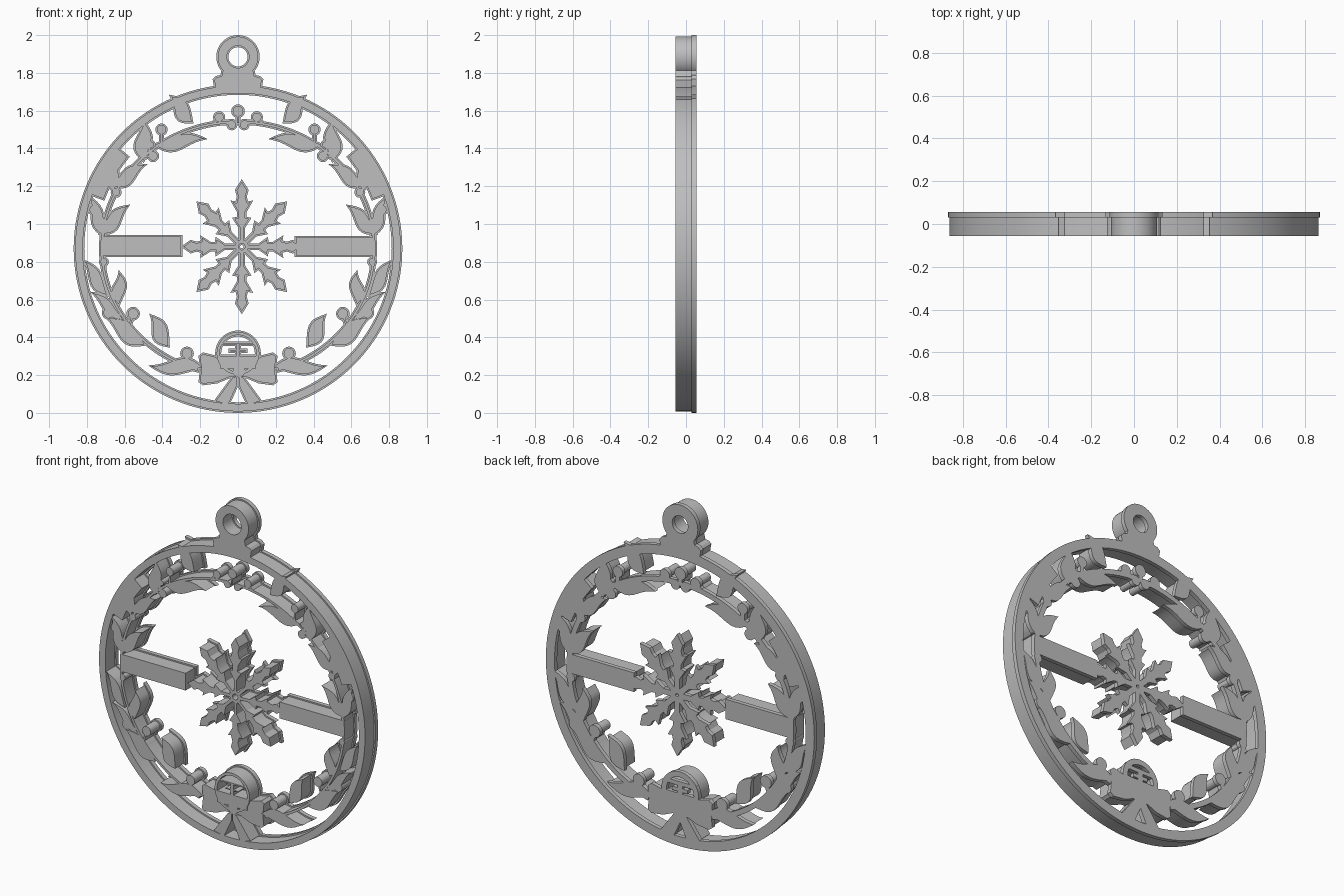
import bpy, bmesh
from math import sin, cos, pi, radians, hypot, atan2
from mathutils import Vector
from mathutils.geometry import delaunay_2d_cdt

cube = bpy.data.objects.get("Cube")
if cube:
    bpy.data.objects.remove(cube, do_unlink=True)

grey = bpy.data.materials.new("plain_grey")
grey.use_nodes = True
colour = (0.52, 0.52, 0.52, 1)
grey.diffuse_color = colour
grey.node_tree.nodes["Principled BSDF"].inputs["Base Color"].default_value = colour

CZ = 0.87           # height of the ring centre
FRONT, STEP, BACK = -0.055, 0.03, 0.055
LIP = 0.004         # how far the back plate stands out past the body


# ---- outline helpers (all in the x, z plane) ----
def circle(x, z, r, n=32):
    return [(x + r * cos(2 * pi * i / n), z + r * sin(2 * pi * i / n)) for i in range(n)]


def box(x0, x1, z0, z1):
    return [(x0, z0), (x1, z0), (x1, z1), (x0, z1)]


def flip(pts):
    return [(-x, z) for x, z in pts]


def arc_band(a0, a1, r0, r1, n=60, swell=0.0):
    angles = [radians(a0 + (a1 - a0) * i / n) for i in range(n + 1)]

    def edge(r, order):
        return [((r + swell * cos(a) ** 2) * cos(a), CZ + (r + swell * cos(a) ** 2) * sin(a))
                for a in order]
    return edge(r1, angles) + edge(r0, angles[::-1])


def leaf(base, tip, width, bend=0.0, n=10):
    (bx, bz), (tx, tz) = base, tip
    length = hypot(tx - bx, tz - bz)
    ux, uz = (tx - bx) / length, (tz - bz) / length
    sides = ([], [])
    for i in range(n + 1):
        t = i / n
        half = width * sin(pi * t ** 0.85) ** 1.2 if 0 < i < n else 0
        mid = bend * sin(2 * pi * t)
        for side, sign in zip(sides, (-1, 1)):
            s = mid + sign * half
            side.append((bx + ux * length * t - uz * s, bz + uz * length * t + ux * s))
    return sides[0] + sides[1][-2:0:-1]


def offset(pts, d):
    """Counter-clockwise copy of an outline, grown by d with mitred corners."""
    n = len(pts)
    area = sum(pts[i - 1][0] * pts[i][1] - pts[i][0] * pts[i - 1][1] for i in range(n))
    pts = [Vector(p) for p in (pts if area > 0 else pts[::-1])]
    out = []
    for i, p in enumerate(pts):
        a, b = (p - pts[i - 1]).normalized(), (pts[(i + 1) % n] - p).normalized()
        na, nb = Vector((a.y, -a.x)), Vector((b.y, -b.x))
        m = na + nb
        out.append(p + m * (d * 2 / max(m.length_squared, 0.8)))
    return out


def add_layer(bm, shapes, grow, y0, y1):
    """Merge the outlines in order (solid adds, cut removes) and extrude them."""
    coords, faces = [], []
    for pts, solid in shapes:
        ring = offset(pts, grow if solid else -grow)
        faces.append(list(range(len(coords), len(coords) + len(ring))))
        coords += ring
    flat, _, tris, _, _, owners = delaunay_2d_cdt(coords, [], faces, 0, 1e-5)
    keep = [t for t, o in zip(tris, owners) if o and shapes[max(o)][1]]
    used = sorted({i for t in keep for i in t})
    f = {i: bm.verts.new((flat[i].x, y0, flat[i].y)) for i in used}
    b = {i: bm.verts.new((flat[i].x, y1, flat[i].y)) for i in used}
    directed = {(t[k - 1], t[k]) for t in keep for k in range(len(t))}
    for t in keep:
        bm.faces.new([f[i] for i in t])
        bm.faces.new([b[i] for i in reversed(t)])
    for i, j in directed:
        if (j, i) not in directed:
            bm.faces.new((f[j], f[i], b[i], b[j]))


def part(name, solids, cuts=(), again=(), front=FRONT):
    shapes = [(s, True) for s in solids] + [(c, False) for c in cuts] + [(s, True) for s in again]
    bm = bmesh.new()
    add_layer(bm, shapes, -LIP, front, STEP)
    add_layer(bm, shapes, LIP, STEP, BACK)
    mesh = bpy.data.meshes.new(name)
    bm.to_mesh(mesh)
    bm.free()
    mesh.materials.append(grey)
    obj = bpy.data.objects.new(name, mesh)
    bpy.context.collection.objects.link(obj)
    bpy.ops.object.select_all(action='DESELECT')
    obj.select_set(True)
    bpy.context.view_layer.objects.active = obj
    bpy.ops.object.shade_smooth_by_angle(angle=radians(30))
    return obj


# ---- outer ring, thickened at the upper sides ----
shoulder = arc_band(20, 40, 0.755, 0.84, 16)
part("outer_ring", [circle(0, CZ, 0.866, 128)], [circle(0, CZ, 0.818, 128)],
     [shoulder, flip(shoulder)])

# ---- hanging loop and stepped foot ----
foot = [(0.12, 1.71), (0.13, 1.765), (0.115, 1.78), (0.09, 1.785), (0.08, 1.83)]
part("hanging_loop", [circle(0, 1.885, 0.111, 48), foot + flip(foot)[::-1]],
     [circle(0, 1.885, 0.055)])

# ---- wreath stem, leaves and berries ----
stem = arc_band(-72, 88, 0.66, 0.682, 70, 0.05)
part("wreath_stem", [stem, flip(stem)])

leaves = [
    leaf((-0.45, 1.42), (-0.165, 1.45), 0.04, -0.012),
    leaf((-0.24, 1.535), (-0.36, 1.68), 0.045, 0.01),
    leaf((-0.50, 1.33), (-0.50, 1.55), 0.045, 0.01),
    leaf((-0.67, 1.20), (-0.485, 1.315), 0.04, -0.01),
    leaf((-0.66, 1.17), (-0.69, 1.37), 0.045),
    leaf((-0.735, 0.945), (-0.575, 1.10), 0.04, -0.01),
    leaf((-0.70, 0.93), (-0.79, 1.15), 0.035, 0.01),
    leaf((-0.63, 0.57), (-0.63, 0.75), 0.038, 0.01),
    leaf((-0.69, 0.62), (-0.82, 0.81), 0.036, 0.01),
    leaf((-0.60, 0.49), (-0.78, 0.64), 0.03, 0.01),
    leaf((-0.365, 0.35), (-0.465, 0.52), 0.045, 0.01),
    leaf((-0.49, 0.36), (-0.70, 0.505), 0.048, 0.01),
    leaf((-0.18, 0.24), (-0.47, 0.25), 0.042, -0.012),
]
part("wreath_leaves", leaves + [flip(p) for p in leaves])

# each berry sits on a short stalk running back to the stem
berries, stalks = [], []
for x, z, r in [(-0.1, 1.565, 0.028), (-0.032, 1.525, 0.025), (-0.405, 1.5, 0.028),
                (-0.45, 1.36, 0.028), (-0.46, 1.42, 0.02), (-0.645, 1.168, 0.025),
                (-0.76, 1.075, 0.03), (-0.555, 0.525, 0.032), (-0.685, 0.53, 0.032),
                (-0.27, 0.315, 0.032), (-0.71, 0.80, 0.022)]:
    a = atan2(z - CZ, x) + 0.06
    r_stem = 0.67 + 0.05 * cos(a) ** 2
    sx, sz = r_stem * cos(a), CZ + r_stem * sin(a)
    side = Vector((-(sz - z), sx - x)).normalized() * 0.009
    stalk = [(x + side.x, z + side.y), (x - side.x, z - side.y),
             (sx - side.x, sz - side.y), (sx + side.x, sz + side.y)]
    for pts, group in ((circle(x, z, r, 20), berries), (stalk, stalks)):
        group += [pts, flip(pts)]
part("wreath_berries", stalks + berries + [circle(0, 1.597, 0.032, 20),
                                           box(-0.008, 0.008, 1.53, 1.59)])

# ---- crossbars ----
for name, bar in (("right_crossbar", box(-0.73, -0.297, 0.828, 0.937)),
                  ("left_crossbar", box(0.303, 0.73, 0.828, 0.932))):
    part(name, [bar])

# ---- snowflake with eight barbed arms ----
profile = [(0, 0.013), (0.1, 0.013), (0.15, 0.045), (0.155, 0.02), (0.185, 0.022), (0.24, 0.054),
           (0.235, 0.03), (0.265, 0.022), (0.3, 0.032)]
arms = []
for k in range(8):
    a = k * pi / 4
    scale = {0: 0.9, 2: 1.0}.get(k % 4, 0.95)
    outline = profile + [(0.35, 0)] + [(r, -w) for r, w in profile[::-1]]
    arms.append([(0.02 + scale * r * cos(a) - w * sin(a), 0.88 + scale * r * sin(a) + w * cos(a))
                 for r, w in outline])
part("snowflake", arms + [circle(0.02, 0.88, 0.04)], [circle(0.02, 0.88, 0.013, 16)])

# ---- banded ball behind the bow ----
part("ball", [circle(0, 0.315, 0.117, 48)], [circle(0, 0.315, 0.093, 40)],
     [box(-0.1, 0.1, 0.23, 0.305), box(-0.1, 0.1, 0.358, 0.374),
      box(-0.013, 0.013, 0.29, 0.37), box(-0.045, 0.045, 0.322, 0.336)])

# ---- bow, knot and ribbon tails ----
loop = [(-0.02, 0.19), (0.05, 0.185), (0.11, 0.16), (0.185, 0.15), (0.205, 0.165), (0.198, 0.23),
        (0.205, 0.3), (0.185, 0.316), (0.12, 0.3), (0.05, 0.262), (-0.02, 0.25)]
part("bow_loops", [loop, flip(loop)], front=FRONT + 0.008)
part("bow_knot", [circle(0.005, 0.22, 0.036, 24)])
tail = [(0.0, 0.2), (0.03, 0.19), (0.125, 0.06), (0.05, 0.04), (0.0, 0.15)]
part("ribbon_tails", [tail, flip(tail)])
